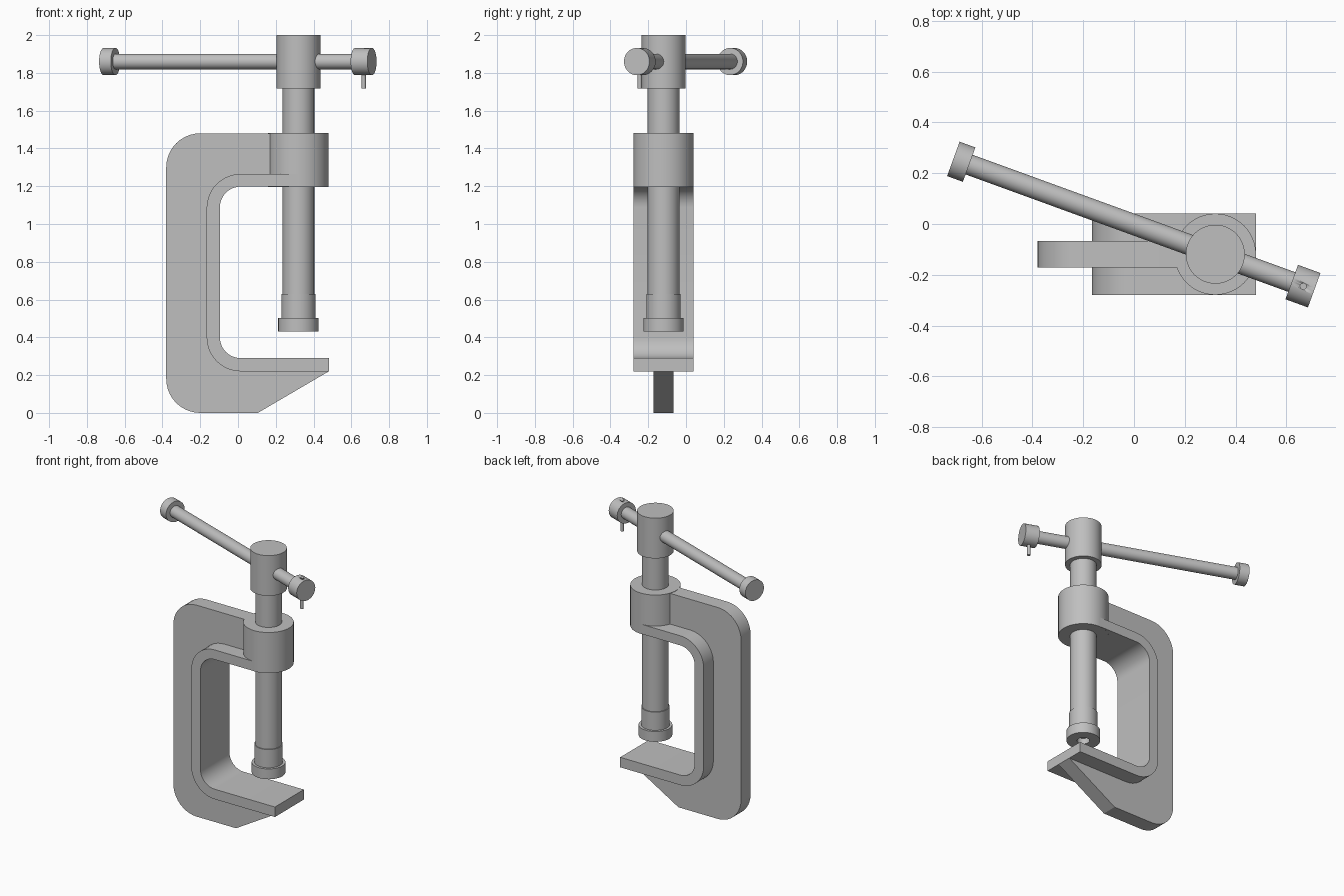
import bpy, bmesh, math
from mathutils import Matrix, Vector

if "Cube" in bpy.data.objects:
    bpy.data.objects.remove(bpy.data.objects["Cube"])

grey = bpy.data.materials.new("steel_grey")
grey.diffuse_color = (0.52, 0.52, 0.52, 1)
grey.use_nodes = True
grey.node_tree.nodes["Principled BSDF"].inputs["Base Color"].default_value = grey.diffuse_color

CX, CY = 0.32, -0.119          # screw axis
BAR_Z = 1.86                   # handle height


def finish(name, bm, matrix=Matrix()):
    bmesh.ops.recalc_face_normals(bm, faces=bm.faces)
    bm.transform(matrix)
    me = bpy.data.meshes.new(name)
    bm.to_mesh(me)
    bm.free()
    me.materials.append(grey)
    me.shade_smooth()
    me.set_sharp_from_angle(angle=math.radians(30))
    ob = bpy.data.objects.new(name, me)
    bpy.context.collection.objects.link(ob)
    return ob


def lathe(name, profile, matrix, n=48):
    """Turn (radius, height) points round local z, closing both ends."""
    bm = bmesh.new()
    rings = [[bm.verts.new((r * math.cos(2 * math.pi * i / n),
                            r * math.sin(2 * math.pi * i / n), z))
              for i in range(n)] for r, z in profile]
    for a, b in zip(rings, rings[1:]):
        for i in range(n):
            j = (i + 1) % n
            bm.faces.new((a[i], a[j], b[j], b[i]))
    bm.faces.new(rings[0])
    bm.faces.new(rings[-1])
    return finish(name, bm, matrix)


def extrude(name, outline, half):
    """Extrude an x-z outline to both sides of the frame's mid plane."""
    bm = bmesh.new()
    face = bm.faces.new([bm.verts.new((x, CY - half, z)) for x, z in outline])
    res = bmesh.ops.extrude_face_region(bm, geom=[face])
    verts = [v for v in res["geom"] if isinstance(v, bmesh.types.BMVert)]
    bmesh.ops.translate(bm, verts=verts, vec=(0, 2 * half, 0))
    return finish(name, bm)


def arc(cx, cz, r, a0, a1, n=10):
    return [(cx + r * math.cos(math.radians(a0 + (a1 - a0) * i / n)),
             cz + r * math.sin(math.radians(a0 + (a1 - a0) * i / n)))
            for i in range(n + 1)]


def c_path(left, bottom, top, r):
    """Rounded inner C, running from the upper arm to the lower arm."""
    return (arc(left + r, top - r, r, 90, 180)
            + arc(left + r, bottom + r, r, 180, 270))


# Frame web: thick C-shaped plate with sloped lower jaw
inner = [(CX, 1.265)] + c_path(-0.166, 0.22, 1.265, 0.18) + [(0.481, 0.22)]
outer = ([(0.105, 0)] + arc(-0.2, 0.18, 0.18, 270, 180)
         + arc(-0.2, 1.3, 0.18, 180, 90) + [(CX, 1.48)])
extrude("frame_web", inner + outer, 0.053)

# Wide flange lining the inside of the C
band_out = [(CX, 1.265)] + c_path(-0.166, 0.22, 1.265, 0.18) + [(0.481, 0.22)]
band_in = [(CX, 1.198)] + c_path(-0.096, 0.29, 1.198, 0.11) + [(0.481, 0.29)]
extrude("frame_flange", band_out + band_in[::-1], 0.16)

# Upright turned parts on the screw axis
axis = Matrix.Translation((CX, CY, 0))
lathe("threaded_boss", [(0.16, 1.197), (0.16, 1.482)], axis)
lathe("screw_shaft", [(0.084, 0.6), (0.084, 1.75)], axis)
lathe("screw_collar", [(0.09, 0.49), (0.09, 0.63)], axis)
lathe("pressure_pad", [(0.04, 0.47), (0.04, 0.43), (0.107, 0.43), (0.107, 0.502)], axis)
lathe("screw_head", [(0.116, 1.718), (0.116, 2.0)], axis)

# Sliding handle bar with its two end caps, turned 20 degrees
turn = (Matrix.Translation((CX, CY, BAR_Z)) @ Matrix.Rotation(math.radians(-20), 4, 'Z')
        @ Matrix.Rotation(math.radians(90), 4, 'Y'))
lathe("handle_bar", [(0.041, -1.06), (0.041, 0.34)], turn, 32)
lathe("handle_cap_left", [(0.072, -1.097), (0.072, -1.031)], turn)
cap = lathe("handle_cap_right", [(0.072, 0.32), (0.072, 0.414)], turn)

# Retaining pin below the right cap and the open pin hole above it
pin = Matrix.Translation(turn @ Vector((0, 0, 0.368)))
lathe("retaining_pin", [(0.011, -0.143), (0.011, -0.01)], pin, 16)
cutter = lathe("pin_hole_cutter", [(0.012, 0.0), (0.012, 0.12)], pin, 16)
cutter.hide_render = True
cutter.hide_set(True)
mod = cap.modifiers.new("pin_hole", 'BOOLEAN')
mod.operation = 'DIFFERENCE'
mod.solver = 'EXACT'
mod.object = cutter
